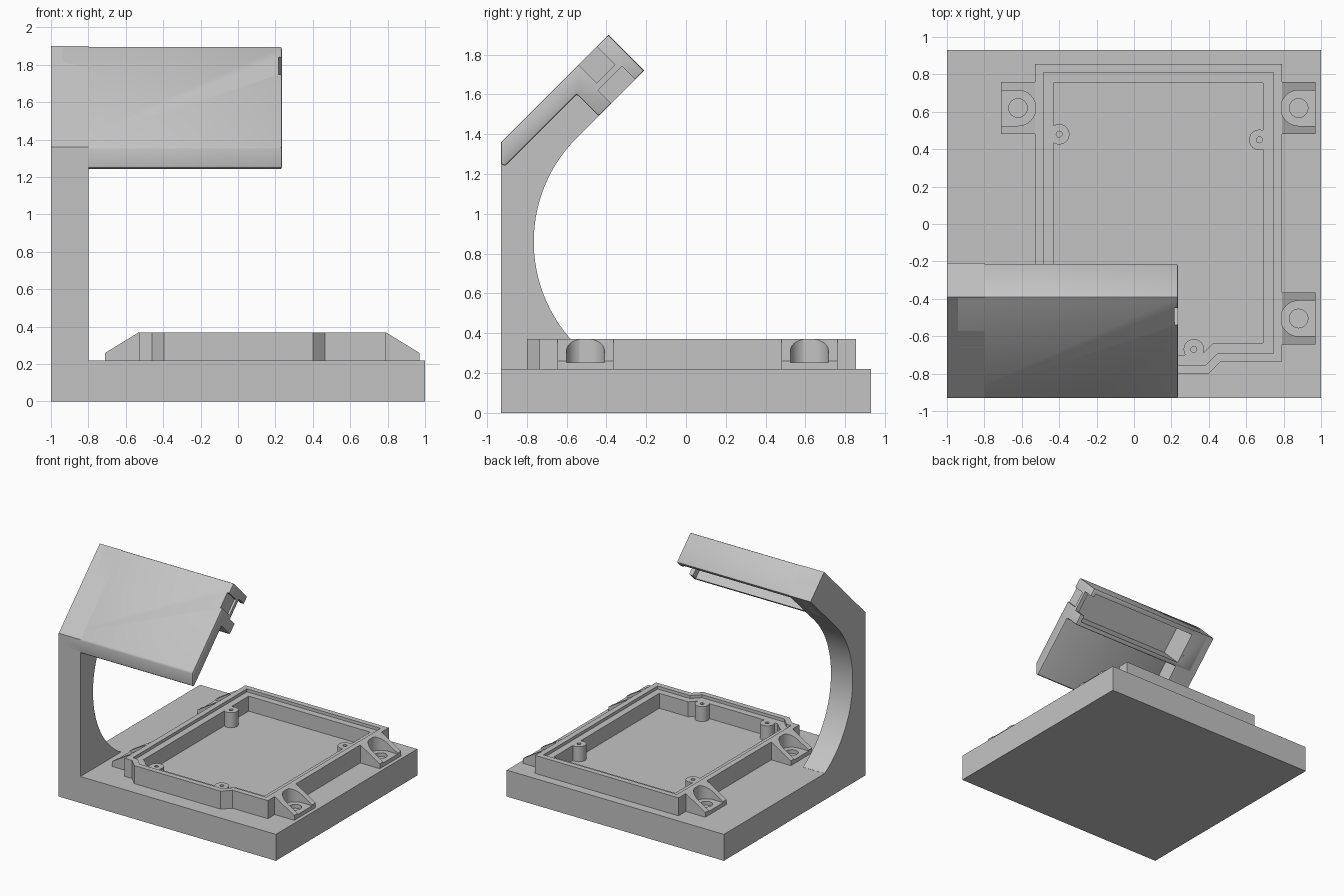
import bpy, bmesh, math

if "Cube" in bpy.data.objects:
    bpy.data.objects.remove(bpy.data.objects["Cube"], do_unlink=True)

grey = bpy.data.materials.new("plain grey")
grey.use_nodes = True
grey.diffuse_color = (0.55, 0.55, 0.55, 1)
grey.node_tree.nodes["Principled BSDF"].inputs["Base Color"].default_value = (0.55, 0.55, 0.55, 1)


def prism(name, outline, axis, lo, hi):
    """Extrude a 2D outline along one axis."""
    place = {"x": lambda a, b, t: (t, a, b),
             "y": lambda a, b, t: (a, t, b),
             "z": lambda a, b, t: (a, b, t)}[axis]
    bm = bmesh.new()
    rings = [[bm.verts.new(place(a, b, t)) for a, b in outline] for t in (lo, hi)]
    for ring in rings:
        bm.faces.new(ring)
    n = len(outline)
    for i in range(n):
        j = (i + 1) % n
        bm.faces.new((rings[0][i], rings[0][j], rings[1][j], rings[1][i]))
    bmesh.ops.recalc_face_normals(bm, faces=bm.faces)
    mesh = bpy.data.meshes.new(name)
    bm.to_mesh(mesh)
    bm.free()
    mesh.materials.append(grey)
    ob = bpy.data.objects.new(name, mesh)
    bpy.context.collection.objects.link(ob)
    return ob


def arc(cx, cy, r, start, end, steps):
    return [(cx + r * math.cos(math.radians(start + (end - start) * i / steps)),
             cy + r * math.sin(math.radians(start + (end - start) * i / steps)))
            for i in range(steps + 1)]


def circle(cx, cy, r, steps=24):
    return arc(cx, cy, r, 0, 360, steps)[:-1]


def activate(ob):
    bpy.ops.object.select_all(action="DESELECT")
    ob.select_set(True)
    bpy.context.view_layer.objects.active = ob


def combine(ob, tool, operation="DIFFERENCE"):
    """Apply a boolean, then remove the tool object."""
    mod = ob.modifiers.new("boolean", "BOOLEAN")
    mod.object, mod.operation, mod.solver = tool, operation, "EXACT"
    activate(ob)
    bpy.ops.object.modifier_apply(modifier=mod.name)
    bpy.data.objects.remove(tool, do_unlink=True)


def smooth(ob):
    activate(ob)
    bpy.ops.object.shade_smooth_by_angle(angle=math.radians(30))


# Base slab
prism("base", [(-1, -0.93), (1, -0.93), (1, 0.93), (-1, 0.93)], "z", 0, 0.22)


# Head coordinates: s runs up the 45 degree slope, d goes in from its top face
def slope(s, d):
    k = math.sqrt(0.5)
    return (-0.93 + (s + d) * k, 1.36 + (s - d) * k)


def slope_box(name, s0, s1, d0, d1, lo, hi):
    return prism(name, [slope(s0, d0), slope(s1, d0), slope(s1, d1), slope(s0, d1)], "x", lo, hi)


tip, thick, step = 0.764, 0.255, 0.44

# Curved support arm
arm = prism("support_arm",
            [(-0.93, 0.2), (-0.93, 1.36), slope(tip, 0), slope(tip, thick)]
            + arc(-0.027, 0.86, 0.738, 135, 240, 32) + [(-0.395, 0.2)],
            "x", -1, -0.8)
smooth(arm)

# Tilted head: thin plate with a deep hollow box at its upper end
head = prism("head",
             [(-0.93, 1.36), slope(tip, 0), slope(tip, thick), slope(step, thick),
              slope(step, 0.1), slope(-0.07, 0.1), (-0.93, 1.25)],
             "x", -0.95, 0.235)
bevel = head.modifiers.new("soft_edges", "BEVEL")
bevel.width, bevel.segments = 0.01, 2
activate(head)
bpy.ops.object.modifier_apply(modifier=bevel.name)
combine(head, slope_box("cavity", 0.475, 0.725, 0.02, 0.4, -0.82, 0.2))
combine(head, slope_box("end_slot", 0.53, 0.7, 0.16, 0.4, 0.1, 0.3))
combine(head, slope_box("edge_notch", 0.55, 0.68, -0.1, 0.13, 0.217, 0.3))
smooth(head)


# Tray outline, moved inward by o
def tray_outline(o):
    left, right, top = -0.53 + o, 0.79 - o, 0.855 - o
    bottom, bump, c = -0.735 + o, -0.8 + o, 0.41 * o
    return [(left, top), (left, bottom), (-0.46 + c, bottom), (-0.395 + c, bump),
            (0.4 - c, bump), (0.465 - c, bottom), (right, bottom), (right, top)]


# Tray frame with inner ledge and screw posts
tray = prism("tray_frame", tray_outline(0), "z", 0.2, 0.37)
combine(tray, prism("opening", tray_outline(0.1), "z", 0.1, 0.5))
posts = [(-0.4, 0.48), (0.67, 0.45), (0.32, -0.67), (-0.28, -0.67)]
for x, y in posts:
    combine(tray, prism("post", circle(x, y, 0.055), "z", 0.205, 0.365), "UNION")
combine(tray, prism("ledge", tray_outline(0.045), "z", 0.345, 0.5))
for x, y in posts:
    combine(tray, prism("post_hole", circle(x, y, 0.016, 12), "z", 0.26, 0.5))
smooth(tray)

# Sloped mounting tabs with round pockets, mirrored about the tray centre
mid = 0.13
for side, sx in (("left", 1), ("right", -1)):
    for end, y in (("back", 0.62), ("front", -0.505)):
        def flip(points):
            return [(mid + sx * (x - mid), v) for x, v in points]
        tab = prism(f"{side}_{end}_tab",
                    flip([(0.76, 0.205), (0.97, 0.205), (0.97, 0.26), (0.79, 0.37), (0.76, 0.37)]),
                    "y", y - 0.14, y + 0.14)
        pocket = arc(0.88, y, 0.095, 90, 270, 16) + [(1.05, y - 0.095), (1.05, y + 0.095)]
        combine(tab, prism("pocket", flip(pocket), "z", 0.252, 0.5))
        combine(tab, prism("bolt_hole", flip(circle(0.88, y, 0.05)), "z", 0.1, 0.4))
        smooth(tab)
